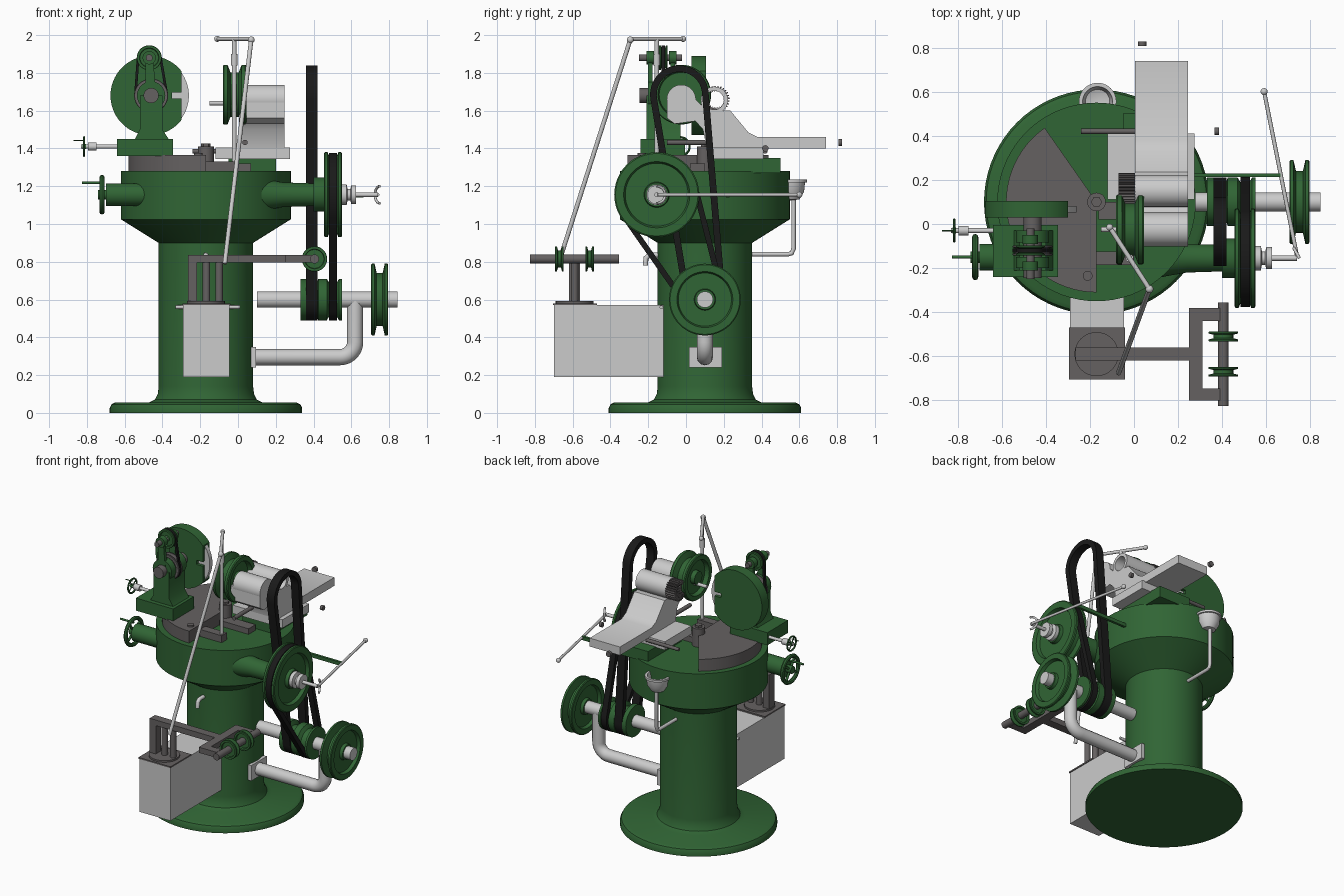
import bpy, bmesh
from math import sin, cos, pi, acos, atan2, hypot, radians

if "Cube" in bpy.data.objects:
    bpy.data.objects.remove(bpy.data.objects["Cube"])

def mat(name, c):
    m = bpy.data.materials.new(name)
    m.diffuse_color = (*c, 1)
    m.use_nodes = True
    m.node_tree.nodes["Principled BSDF"].inputs["Base Color"].default_value = m.diffuse_color
    return m
GREEN = mat("green_paint", (0.03, 0.13, 0.035))
DARK = mat("dark_iron", (0.13, 0.12, 0.12))
BLACK = mat("black_belt", (0.01, 0.01, 0.01))
STEEL = None

def finish(name, bm, m):
    bmesh.ops.recalc_face_normals(bm, faces=bm.faces)
    me = bpy.data.meshes.new(name)
    bm.to_mesh(me)
    bm.free()
    ob = bpy.data.objects.new(name, me)
    bpy.context.collection.objects.link(ob)
    if m:
        me.materials.append(m)
    bpy.ops.object.select_all(action='DESELECT')
    ob.select_set(True)
    bpy.context.view_layer.objects.active = ob
    bpy.ops.object.shade_smooth_by_angle(angle=radians(35))
    return ob

def put(axis, u, v, h):
    return {'X': (h, u, v), 'Y': (u, h, v), 'Z': (u, v, h)}[axis]

def lathe(name, prof, c, axis='Z', m=STEEL, n=48, closed=False):
    """Revolve (radius, height) points about an axis through c."""
    bm = bmesh.new()
    rings = []
    for r, h in prof:
        k = 1 if r == 0 else n
        rings.append([bm.verts.new([a + b for a, b in zip(c, put(axis, r * cos(2 * pi * i / n), r * sin(2 * pi * i / n), h))]) for i in range(k)])
    for a, b in zip(rings, rings[1:] + (rings[:1] if closed else [])):
        for i in range(n):
            j = (i + 1) % n
            q = [a[i % len(a)], a[j % len(a)], b[j % len(b)], b[i % len(b)]]
            q = list(dict.fromkeys(q))
            if len(q) > 2:
                bm.faces.new(q)
    return finish(name, bm, m)

def cyl(name, c, axis, r, lo, hi, m=STEEL, n=32):
    """Cylinder; c is a point on the axis, lo/hi absolute along it."""
    c = list(c)
    c['XYZ'.index(axis)] = 0
    return lathe(name, [(0, lo), (r, lo), (r, hi), (0, hi)], c, axis, m, n)

def extrude(name, pts, axis, lo, hi, m=STEEL):
    bm = bmesh.new()
    a, b = ([bm.verts.new(put(axis, u, v, h)) for u, v in pts] for h in (lo, hi))
    bm.faces.new(a)
    bm.faces.new(b)
    for i in range(len(a)):
        j = (i + 1) % len(a)
        bm.faces.new((a[i], a[j], b[j], b[i]))
    return finish(name, bm, m)

def box(name, x0, x1, y0, y1, z0, z1, m=STEEL):
    return extrude(name, [(x0, y0), (x1, y0), (x1, y1), (x0, y1)], 'Z', z0, z1, m)

def pipe(name, pts, r, m=STEEL):
    cu = bpy.data.curves.new(name, 'CURVE')
    cu.dimensions, cu.bevel_depth, cu.bevel_resolution, cu.use_fill_caps = '3D', r, 4, True
    s = cu.splines.new('POLY')
    s.points.add(len(pts) - 1)
    for p, co in zip(s.points, pts):
        p.co = (*co, 1)
    tmp = bpy.data.objects.new(name + "_path", cu)
    bpy.context.collection.objects.link(tmp)
    bm = bmesh.new()
    bm.from_mesh(tmp.evaluated_get(bpy.context.evaluated_depsgraph_get()).to_mesh())
    bpy.data.objects.remove(tmp)
    return finish(name, bm, m)

def ball(name, c, r, m=STEEL):
    return lathe(name, [(r * sin(pi * i / 10) if 0 < i < 10 else 0, -r * cos(pi * i / 10)) for i in range(11)], c, 'Z', m, 20)

def pulley(name, c, axis, r, w, g, m=GREEN):
    """Dished disc with a belt groove of depth g."""
    h = w / 2
    half = [(0, h), (.28 * r, h), (.3 * r, h * .5), (.74 * r, h * .5), (.78 * r, h), (.97 * r, h), (r, h * .9), (r, h * .6), (r - g, h * .35)]
    return lathe(name, half + [(a, -b) for a, b in reversed(half)], c, axis, m)

def belt(name, c1, r1, c2, r2, t, axis, lo, hi):
    dx, dy = c2[0] - c1[0], c2[1] - c1[1]
    d, al, n = atan2(dy, dx), acos((r1 - r2) / hypot(dx, dy)), 24
    arc = [(c1, r1, d + al + (2 * pi - 2 * al) * i / n) for i in range(n + 1)]
    arc += [(c2, r2, d - al + 2 * al * i / n) for i in range(n + 1)]
    bm = bmesh.new()
    loops = [[bm.verts.new(put(axis, c[0] + (r - o) * cos(a), c[1] + (r - o) * sin(a), h)) for c, r, a in arc]
             for o, h in ((0, lo), (0, hi), (t, hi), (t, lo))]
    for k in range(4):
        A, B = loops[k], loops[(k + 1) % 4]
        for i in range(len(A)):
            j = (i + 1) % len(A)
            bm.faces.new((A[i], A[j], B[j], B[i]))
    return finish(name, bm, m=BLACK)

def handwheel(name, c, r, t, m=GREEN):
    lathe(name + "_rim", [(r - t + t * cos(i * pi / 4), t * sin(i * pi / 4)) for i in range(8)], c, 'X', m, 40, True)
    cyl(name + "_hub", c, 'X', r * .25, c[0] - t * 1.5, c[0] + t * 1.5, m)
    for k in range(4):
        a = k * pi / 2 + .6
        pipe(f"{name}_spoke_{k}", [c, (c[0], c[1] + (r - t) * cos(a), c[2] + (r - t) * sin(a))], t * .6, m)
    pipe(name + "_grip", [(c[0], c[1], c[2] + r * .6), (c[0] - r, c[1], c[2] + r * .6)], t * .5, m)

# Column, pan and pedestal foot
CX, CY = -.17, .10
lathe("column", [(0, 0), (.51, 0), (.51, .025), (.50, .045), (.48, .055), (.30, .055), (.27, .07), (.255, .10), (.25, .14),
                 (.25, .90), (.45, 1.025), (.45, 1.28), (0, 1.28)], (CX, CY, 0), m=GREEN, n=72)
cyl("left_boss", (0, -.15, 1.155), 'X', .06, -.70, -.3, GREEN)
lathe("right_boss", [(0, .0), (.09, .1), (.065, .24), (.06, .4), (.09, .4), (.09, .46), (0, .46)], (0, -.155, 1.155), 'X', GREEN)
handwheel("feed_wheel", (-.72, -.15, 1.155), .105, .014)

# Swivel sector table with pivot
arc = [(CX + .41 * cos(radians(a)), CY + .41 * sin(radians(a))) for a in range(125, 271, 5)]
extrude("sector_table", [(CX, CY)] + arc, 'Z', 1.27, 1.365, DARK)
cyl("table_pivot", (CX, CY, 0), 'Z', .042, 1.27, 1.41, DARK)
cyl("pivot_nut", (CX, CY, 0), 'Z', .025, 1.4, 1.425, DARK, 6)
cyl("table_bolt", (-.21, -.235, 0), 'Z', .022, 1.36, 1.375, DARK)
box("pivot_arm", -.16, .07, .02, .10, 1.28, 1.32, DARK)

# Catch cup and drain on the back
lathe("catch_cup", [(0, 1.125), (.045, 1.13), (.07, 1.17), (.075, 1.22), (.085, 1.22), (.085, 1.235), (.068, 1.235), (.055, 1.17), (0, 1.15)], (-.165, .555, 0))
pipe("cup_drain", [(-.165, .57, 1.14), (-.165, .57, .87), (-.165, .56, .845), (-.165, .54, .84), (-.165, .33, .84)], .012)
pipe("front_spout", [(-.17, -.13, .835), (-.17, -.195, .835), (-.17, -.212, .82), (-.17, -.215, .78)], .014)

# Coolant tank with idler frame
box("tank", -.29, -.045, -.70, -.12, .19, .57)
pipe("tank_hanger", [(-.33, -.13, .56), (.01, -.13, .56)], .01)
box("tank_lid", -.295, -.04, -.705, -.47, .57, .58, DARK)
cyl("lid_flange", (-.17, -.59, 0), 'Z', .1, .58, .592, DARK)
box("frame_post", -.265, -.217, -.62, -.56, .58, .835, DARK)
for i, x in enumerate((-.167, -.1)):
    cyl(f"frame_rod_{i}", (x, -.59, 0), 'Z', .02, .58, .81, DARK)
box("frame_arm", -.265, .26, -.62, -.56, .795, .835, DARK)
extrude("frame_yoke", [(.25, -.80), (.39, -.80), (.39, -.745), (.31, -.745), (.31, -.44), (.39, -.44), (.39, -.38), (.25, -.38)], 'Z', .795, .835, DARK)
cyl("idler_shaft", (.405, 0, .815), 'Y', .024, -.825, -.355, DARK)
for i, y in enumerate((-.51, -.67)):
    pulley(f"idler_{i}", (.405, y, .815), 'Y', .067, .045, .022)

# Countershaft bracket, shaft and pulleys
box("bracket_flange", .07, .095, .015, .19, .24, .35)
bend = [(.54 + .08 * sin(radians(a)), CY, .375 - .08 * cos(radians(a))) for a in range(0, 91, 10)]
pipe("bracket_pipe", [(.07, CY, .295)] + bend + [(.62, CY, .60)], .043)
cyl("countershaft", (0, CY, .60), 'X', .043, .1, .845)
lathe("cone_pulley", [(0, .33), (.11, .33), (.11, .36), (.08, .37), (.08, .415), (.11, .425), (.11, .47), (.085, .485), (.085, .52), (.11, .535), (.11, .55), (0, .55)], (0, CY, .6), 'X', GREEN)
pulley("drive_wheel", (.75, CY, .60), 'X', .19, .09, .05)
pulley("upper_wheel", (.503, -.155, 1.155), 'X', .225, .095, .03)
belt("spindle_belt", (-.035, 1.685), .155, (CY, .6), .11, .035, 'X', .36, .42)
belt("wheel_belt", (-.155, 1.155), .222, (CY, .6), .112, .03, 'X', .483, .525)

# Clutch collar and lever
lathe("clutch_collar", [(0, .54), (.055, .54), (.055, .575), (.03, .58), (.03, .595), (.05, .6), (.05, .625), (0, .625)], (0, -.155, 1.155), 'X')
pipe("clutch_rod", [(.6, -.155, 1.155), (.74, -.155, 1.155)], .012)
pipe("clutch_fork", [(.75 - .025 * sin(pi * i / 12), -.155 + .045 * sin(pi * i / 12), 1.155 + .045 * cos(pi * i / 12)) for i in range(13)], .007)
pipe("clutch_lever", [(.74, -.15, 1.155), (.59, .60, 1.155)], .009)
ball("lever_knob", (.59, .60, 1.155), .016)
box("lever_support", .2, .665, .212, .23, 1.14, 1.165, GREEN)

# Grinding head
GX, GZ = -.46, 1.68
box("head_base", -.64, -.345, -.24, -.005, 1.36, 1.45, GREEN)
extrude("head_pedestal", [(-.55, 1.44), (-.36, 1.44), (-.40, 1.50), (-.40, 1.68), (-.52, 1.68), (-.52, 1.50)], 'Y', -.21, -.03, GREEN)
cyl("head_bearing", (GX, 0, GZ), 'Y', .075, -.2, -.15, GREEN)
cyl("head_rear_bearing", (GX, 0, GZ), 'Y', .075, -.085, -.03, GREEN)
cyl("head_spindle", (GX, 0, GZ), 'Y', .04, -.245, .06, DARK)
pulley("head_pulley", (GX, -.12, GZ), 'Y', .09, .045, .02, DARK)
pulley("head_top_pulley", (-.47, -.12, 1.88), 'Y', .066, .045, .02)
for i, y in enumerate((-.19, -.07)):
    cyl(f"top_bearing_{i}", (-.47, y, 1.88), 'Y', .035, y - .02, y + .02, GREEN)
    extrude(f"head_arm_{i}", [(-.49, 1.66), (-.43, 1.66), (-.45, 1.88), (-.49, 1.88)], 'Y', y - .012, y + .012, GREEN)
cyl("top_pulley_pin", (-.47, 0, 1.88), 'Y', .018, -.25, -.02, DARK)
belt("head_belt", (-.47, 1.88), .066, (GX, GZ), .09, .014, 'Y', -.13, -.112)
guard = [(-.465 + .21 * cos(radians(a)), GZ + .21 * sin(radians(a))) for a in range(38, 323, 4)]
extrude("wheel_guard", guard + [(-.30, 1.665), (-.35, 1.665), (-.35, 1.695), (-.30, 1.695)], 'Y', .03, .105, GREEN)
cyl("grinding_wheel", (-.465, 0, GZ), 'Y', .205, .052, .082, n=64)
pipe("head_feed_rod", [(-.83, -.03, 1.41), (-.6, -.03, 1.41)], .011)
cyl("feed_collar", (0, -.03, 1.41), 'X', .022, -.795, -.75)
handwheel("head_feed_wheel", (-.815, -.03, 1.41), .055, .006)

# Work head: slide, casting, spindle pulley and gear
box("slide_pad", -.05, .2, .12, .5, 1.27, 1.35, GREEN)
box("slide", -.12, .275, .11, .41, 1.345, 1.405)
extrude("work_casting", [(-.10, 1.66), (-.10, 1.56), (-.06, 1.53), (.05, 1.545), (.09, 1.50), (.11, 1.40), (.74, 1.40), (.74, 1.46), (.38, 1.46),
                         (.33, 1.485), (.235, 1.60), (.20, 1.60), (.15, 1.585), (.10, 1.61), (.05, 1.66)], 'X', .005, .245)
cyl("spindle_tube", (0, -.025, 1.66), 'X', .077, .03, .245, n=48)
ring = [(.072, .005), (.072, .245), (.05, .245), (.05, .005)]
lathe("back_gear_tube", ring, (0, .15, 1.655), 'X', STEEL, 48, True)
pulley("spindle_pulley", (-.018, -.025, 1.685), 'X', .158, .125, .04)
cyl("spindle_nose", (0, -.025, 1.64), 'X', .012, -.15, .0)
teeth, N = [], 28
for i in range(N):
    for o, r in ((0, .06), (.25, .072), (.5, .072), (.75, .06)):
        a = 2 * pi * (i + o) / N
        teeth.append((.16 + r * cos(a), 1.66 + r * sin(a)))
bm = bmesh.new()
loops = [[bm.verts.new((x, .16 + (u - .16) * s, 1.66 + (v - 1.66) * s)) for u, v in teeth] for x, s in ((-.07, 1), (.005, 1), (.005, .7), (-.07, .7))]
for k in range(4):
    for i in range(len(teeth)):
        j = (i + 1) % len(teeth)
        bm.faces.new((loops[k][i], loops[k][j], loops[(k + 1) % 4][j], loops[(k + 1) % 4][i]))
finish("back_gear", bm, DARK)
cyl("cross_screw", (0, .42, 1.385), 'X', .012, -.24, .02, DARK, 12)
cyl("long_screw", (.037, 0, 1.432), 'Y', .014, -.1, .12, DARK, 12)
cyl("long_screw_knob", (.037, 0, 1.432), 'Y', .019, .807, .827, DARK, 16)
cyl("cross_screw_knob", (0, .42, 1.40), 'X', .017, .365, .385, DARK, 16)

# Belt-shifter post, top handle and link rod
box("post_foot", -.2, .0, -.185, -.125, 1.28, 1.33, DARK)
cyl("shifter_post", (-.02, -.155, 0), 'Z', .012, 1.3, 1.98)
cyl("post_collar", (-.02, -.155, 0), 'Z', .018, 1.84, 1.9)
pipe("shifter_handle", [(-.11, -.015, 1.98), (.07, -.295, 1.98)], .011)
ball("handle_end", (-.11, -.015, 1.98), .016)
ball("handle_joint", (.07, -.295, 1.975), .018)
pipe("link_rod", [(.07, -.295, 1.975), (-.07, -.675, .79)], .012)
